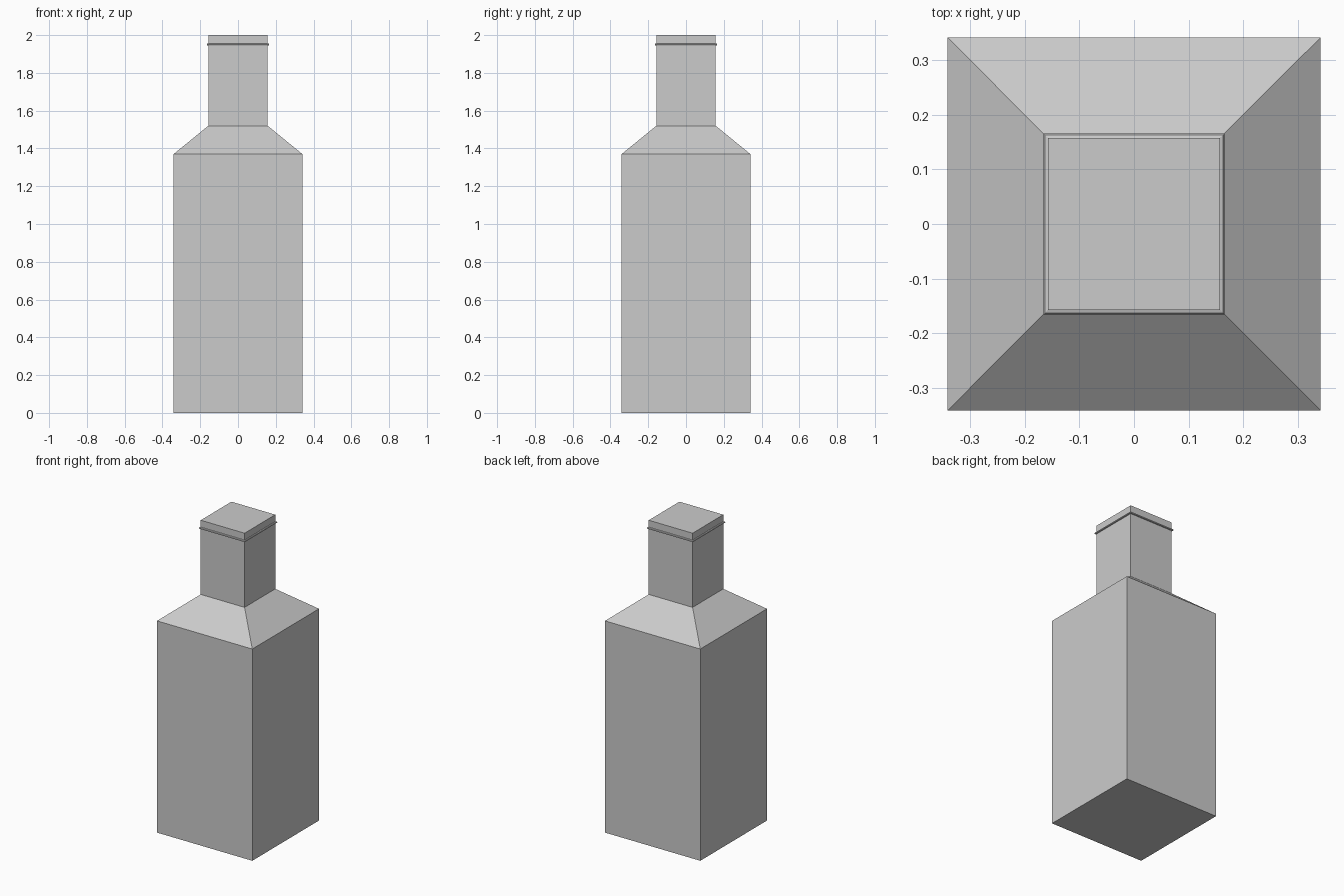
import bpy, bmesh, math

if "Cube" in bpy.data.objects:
    bpy.data.objects.remove(bpy.data.objects["Cube"])


def square_loft(name, profile, closed=False):
    """Sweep (half_width, z) points around a square plan."""
    bm = bmesh.new()
    loops = [[bm.verts.new((sx * h, sy * h, z))
              for sx, sy in ((-1, -1), (1, -1), (1, 1), (-1, 1))]
             for h, z in profile]
    pairs = list(zip(loops, loops[1:]))
    if closed:
        pairs.append((loops[-1], loops[0]))
    else:
        bm.faces.new(loops[0][::-1])
        bm.faces.new(loops[-1])
    for a, b in pairs:
        for i in range(4):
            j = (i + 1) % 4
            bm.faces.new((a[i], a[j], b[j], b[i]))
    bmesh.ops.recalc_face_normals(bm, faces=bm.faces)
    mesh = bpy.data.meshes.new(name)
    bm.to_mesh(mesh)
    bm.free()
    obj = bpy.data.objects.new(name, mesh)
    bpy.context.collection.objects.link(obj)
    return obj


# Square body, sloping shoulder and neck
square_loft("bottle", [(0.341, 0), (0.341, 1.37), (0.157, 1.52), (0.157, 2.0)])

# Thin rounded bead around the neck
bead = [(0.157 + 0.0085 * math.cos(a), 1.95 + 0.006 * math.sin(a))
        for a in (i * math.tau / 8 for i in range(8))]
square_loft("neck_bead", bead, closed=True)
